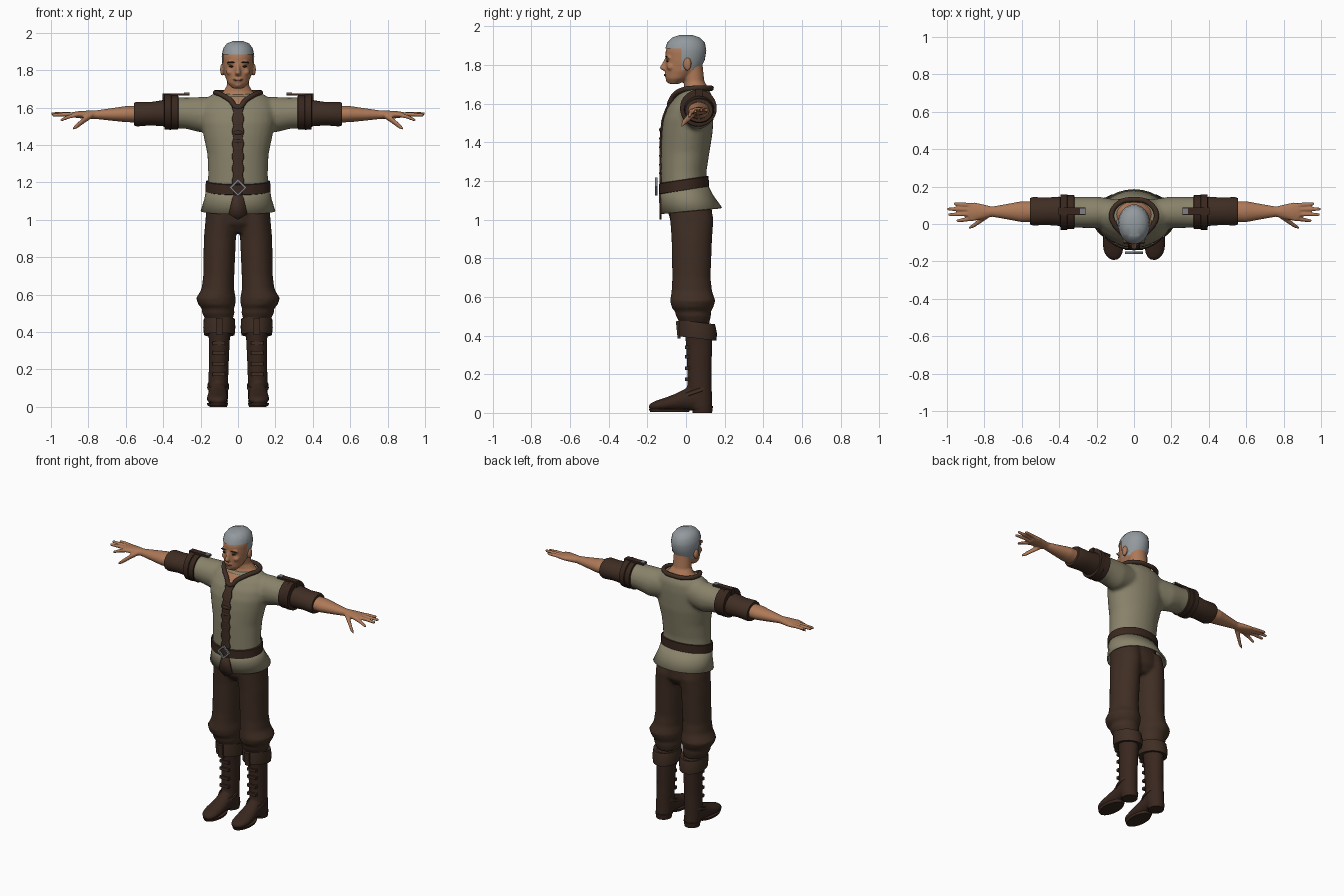
import bpy, bmesh
from math import sin, cos, pi, radians
from mathutils import Vector, Matrix

cube = bpy.data.objects.get("Cube")
if cube:
    bpy.data.objects.remove(cube)


def material(name, r, g, b):
    m = bpy.data.materials.new(name)
    m.use_nodes = True
    m.diffuse_color = (r, g, b, 1)
    m.node_tree.nodes["Principled BSDF"].inputs["Base Color"].default_value = (r, g, b, 1)
    return m


CLOTH = material("olive cloth", .25, .225, .145)
BROWN = material("brown trousers", .05, .027, .017)
LEATHER = material("dark leather", .04, .02, .013)
SKIN = material("skin", .42, .19, .095)
HAIR = material("grey hair", .29, .32, .34)
METAL = material("buckle metal", .2, .22, .24)
DARK = material("dark eyes", .03, .018, .013)
LIPS = material("lips", .27, .1, .06)


def loft(bm, sections, axis="Z", n=28, tilt=0, caps=True):
    """Skin ellipses (cx, cy, cz, ra, rb) strung along an axis."""
    rings = []
    for cx, cy, cz, ra, rb in sections:
        ring = []
        for i in range(n):
            a, b = ra * cos(2 * pi * i / n), rb * sin(2 * pi * i / n)
            off = {"Z": (a, b, tilt * b), "X": (0, a, b), "Y": (a, 0, b)}[axis]
            ring.append(bm.verts.new(Vector((cx, cy, cz)) + Vector(off)))
        rings.append(ring)
    for r, s in zip(rings, rings[1:]):
        for i in range(n):
            bm.faces.new((r[i], r[(i + 1) % n], s[(i + 1) % n], s[i]))
    if caps:
        bm.faces.new(rings[0][::-1])
        bm.faces.new(rings[-1])


def ball(bm, center, size):
    mat = Matrix.Translation(center) @ Matrix.Diagonal((*size, 1))
    bmesh.ops.create_uvsphere(bm, u_segments=16, v_segments=10, radius=1, matrix=mat)


def box(bm, center, size, rot=0):
    mat = Matrix.Translation(center) @ Matrix.Rotation(rot, 4, "X") @ Matrix.Diagonal((*size, 1))
    bmesh.ops.create_cube(bm, size=1, matrix=mat)


def finish(bm, name, mat, mirror=False, voxel=0, smooth=3, thick=0, angle=40):
    bmesh.ops.recalc_face_normals(bm, faces=bm.faces)
    mesh = bpy.data.meshes.new(name)
    bm.to_mesh(mesh)
    bm.free()
    mesh.materials.append(mat)
    ob = bpy.data.objects.new(name, mesh)
    bpy.context.collection.objects.link(ob)
    bpy.ops.object.select_all(action="DESELECT")
    ob.select_set(True)
    bpy.context.view_layer.objects.active = ob
    bpy.ops.object.shade_smooth_by_angle(angle=radians(angle))
    if mirror:
        m = ob.modifiers.new("Mirror", "MIRROR")
        m.use_mirror_merge = False
    if voxel:
        m = ob.modifiers.new("Fuse", "REMESH")
        m.mode, m.voxel_size, m.use_smooth_shade = "VOXEL", voxel, True
        m = ob.modifiers.new("Soften", "SMOOTH")
        m.factor, m.iterations = .5, smooth
    if thick:
        m = ob.modifiers.new("Thickness", "SOLIDIFY")
        m.thickness, m.offset = thick, 0
    return ob


def part(name, mat, sections, axis="Z", tilt=0, caps=True, **kw):
    bm = bmesh.new()
    loft(bm, sections, axis, tilt=tilt, caps=caps)
    return finish(bm, name, mat, **kw)


def upright(rows, cx=0):
    return [(cx, cy, z, rx, ry) for z, cy, rx, ry in rows]


# Tunic body with short sleeves, fused
bm = bmesh.new()
loft(bm, upright([(1.14, -.012, .163, .117), (1.25, -.012, .16, .118), (1.35, -.004, .164, .126),
                  (1.45, .006, .185, .132), (1.52, .012, .198, .13), (1.58, .024, .2, .12),
                  (1.63, .04, .185, .1), (1.672, .05, .14, .07)]))
for s in (1, -1):
    loft(bm, [(s * x, .062, z, ry, rz) for x, z, ry, rz in
              [(.1, 1.57, .07, .085), (.2, 1.562, .085, .095), (.28, 1.57, .083, .083), (.36, 1.575, .083, .085)]], "X")
tunic = finish(bm, "tunic", CLOTH, voxel=.011, smooth=6)

# Flared tunic skirt, open below
part("tunic_skirt", CLOTH, upright([(1.17, -.012, .164, .119), (1.11, .005, .175, .132),
     (1.045, .027, .195, .155)]), tilt=.1, caps=False, thick=.01)


def wrapped_strip(name, mat, half_width, z0, z1, lift, rows=40):
    """Plate laid on the chest; half_width is a function of 0..1 going up."""
    bm = bmesh.new()
    bmesh.ops.create_grid(bm, x_segments=6, y_segments=rows, size=1)
    for v in bm.verts:
        t = (v.co.y + 1) / 2
        v.co = (v.co.x * half_width(t), -.4, z0 + (z1 - z0) * t)
    ob = finish(bm, name, mat)
    m = ob.modifiers.new("Lay on", "SHRINKWRAP")
    m.target, m.wrap_method, m.wrap_mode = tunic, "PROJECT", "ABOVE_SURFACE"
    m.use_project_y, m.offset = True, lift
    m = ob.modifiers.new("Thickness", "SOLIDIFY")
    m.thickness, m.offset = .008, 0


wrapped_strip("placket", BROWN, lambda t: .028 + .004 * sin(t * 40), 1.19, 1.61, .005)
wrapped_strip("neck_opening", SKIN, lambda t: .004 + .06 * t, 1.605, 1.655, .003, 10)

# Lacing folds down the placket
bm = bmesh.new()
for i in range(8):
    z = 1.24 + i * .045
    ball(bm, (0, -.128 + max(0, z - 1.48) * .35, z), (.027, .011, .012))
finish(bm, "placket_folds", BROWN)

# Front flap under the belt
bm = bmesh.new()
corners = [(-.022, -.135, 1.15), (.022, -.135, 1.15), (.05, -.133, 1.03), (0, -.132, 1.0), (-.05, -.133, 1.03)]
bm.faces.new([bm.verts.new(c) for c in corners])
finish(bm, "front_flap", BROWN, thick=.009)

# Collar trim following the neckline
curve = bpy.data.curves.new("collar", "CURVE")
curve.dimensions, curve.bevel_depth, curve.resolution_u = "3D", .014, 6
half = [(.042, -.064, 1.64), (.095, -.015, 1.672), (.12, .05, 1.68), (.08, .112, 1.68)]
loop = [(0, -.085, 1.6)] + half + [(0, .13, 1.68)] + [(-x, y, z) for x, y, z in half[::-1]]
spline = curve.splines.new("BEZIER")
spline.bezier_points.add(len(loop) - 1)
spline.use_cyclic_u = True
for p, co in zip(spline.bezier_points, loop):
    p.co, p.handle_left_type, p.handle_right_type = co, "AUTO", "AUTO"
curve.materials.append(BROWN)
bpy.context.collection.objects.link(bpy.data.objects.new("collar", curve))

# Belt and diamond buckle
part("belt", LEATHER, upright([(1.15, -.011, .166, .122), (1.153, -.011, .174, .13),
     (1.205, -.011, .172, .128), (1.208, -.011, .164, .12)]), tilt=.15, caps=False)
bm = bmesh.new()
for k in range(4):
    ring = []
    for j in (k, k + 1):
        for r in (.032, .047):
            for y in (-.16, -.148):
                ring.append(bm.verts.new((r * cos(j * pi / 2), y, 1.172 + r * sin(j * pi / 2))))
    bmesh.ops.convex_hull(bm, input=ring)
finish(bm, "buckle", METAL)

# Head, nose, ears and neck fused
skull = [(1.703, -.062, .03, .026), (1.73, -.045, .055, .06), (1.77, -.02, .07, .087), (1.82, -.007, .079, .099),
         (1.87, -.003, .082, .103), (1.91, 0, .075, .093), (1.938, 0, .054, .066), (1.95, 0, .022, .028)]
bm = bmesh.new()
loft(bm, upright(skull))
loft(bm, upright([(1.655, .05, .11, .075), (1.685, .052, .08, .062), (1.715, .042, .06, .053), (1.8, .03, .058, .056)]))
loft(bm, upright([(1.835, -.098, .009, .012), (1.8, -.108, .011, .02), (1.785, -.113, .016, .026), (1.77, -.104, .014, .014)]))
for s in (1, -1):
    ball(bm, (s * .084, .008, 1.803), (.012, .02, .034))
    ball(bm, (s * .034, -.092, 1.838), (.028, .014, .009))
    ball(bm, (s * .042, -.078, 1.79), (.022, .022, .018))
ball(bm, (0, -.084, 1.722), (.024, .021, .016))
ball(bm, (0, -.1, 1.75), (.026, .012, .016))
finish(bm, "head", SKIN, voxel=.006, smooth=4)

# Cropped hair: a shell cut along the hairline
bm = bmesh.new()
loft(bm, upright([(z + .005, cy, rx + .005, ry + .005) for z, cy, rx, ry in skull[1:]]))
for co, no in (((0, 0, 1.885), (0, 0, 1)), ((0, 0, 1.775), (0, 0, 1)), ((0, -.022, 0), (0, 1, 0)), ((0, -.045, 1.885), (0, .95, .3))):
    bmesh.ops.bisect_plane(bm, geom=bm.verts[:] + bm.edges[:] + bm.faces[:], plane_co=co, plane_no=no)
bare = []
for f in bm.faces:
    c = f.calc_center_median()
    if c.z < 1.775 or (c.z < 1.885 and c.y < -.022):
        bare.append(f)
bmesh.ops.delete(bm, geom=bare, context="FACES")
finish(bm, "hair", HAIR)

# Eyes, brows and mouth
for name, mat, x, y, z, size in (("eyes", DARK, .034, -.096, 1.82, (.014, .006, .005)),
                                 ("eyebrows", DARK, .036, -.1, 1.842, (.023, .008, .004))):
    bm = bmesh.new()
    ball(bm, (x, y, z), size)
    finish(bm, name, mat, mirror=True)
bm = bmesh.new()
ball(bm, (0, -.108, 1.748), (.026, .007, .006))
finish(bm, "mouth", LIPS)

# Lower sleeves, sleeve bands and shoulder straps
part("lower_sleeve", BROWN, [(x, .068, z, ry, rz) for x, z, ry, rz in
     [(.34, 1.572, .07, .07), (.4, 1.57, .078, .07), (.47, 1.567, .073, .062), (.54, 1.565, .076, .066),
      (.556, 1.565, .07, .06)]], "X", mirror=True)
part("sleeve_band", LEATHER, [(x, .064, z, r, r) for x, z, r in
     [(.318, 1.574, .08), (.32, 1.574, .092), (.355, 1.574, .09), (.358, 1.576, .095), (.392, 1.578, .095), (.396, 1.578, .07)]],
     "X", mirror=True)
bm = bmesh.new()
box(bm, (.33, .068, 1.67), (.14, .038, .012))
box(bm, (.398, .068, 1.652), (.012, .038, .045))
finish(bm, "shoulder_strap", LEATHER, mirror=True)
bm = bmesh.new()
box(bm, (.275, .068, 1.674), (.03, .03, .012))
finish(bm, "strap_stud", METAL, mirror=True)

# Forearm, palm and fingers fused
bm = bmesh.new()
loft(bm, [(x, .066, z, ry, rz) for x, z, ry, rz in
          [(.52, 1.565, .054, .046), (.6, 1.565, .056, .043), (.68, 1.563, .041, .033), (.76, 1.562, .027, .023),
           (.8, 1.562, .037, .022), (.85, 1.562, .049, .019), (.885, 1.562, .046, .014)]], "X")
for y0, y1, tip, z1 in ((.028, .018, .95, 1.535), (.053, .05, .995, 1.56), (.078, .08, 1.0, 1.567), (.1, .108, .965, 1.567)):
    loft(bm, [(.86, y0, 1.562, .013, .012), ((.86 + tip) / 2, (y0 + y1) / 2, (1.566 + z1) / 2, .011, .011),
              (tip - .008, y1, z1, .009, .009), (tip, y1, z1, .005, .005)], "X", n=10)
loft(bm, [(.78, .05, 1.56, .02, .016), (.82, .02, 1.535, .016, .018), (.86, -.01, 1.503, .012, .015),
          (.882, -.02, 1.488, .007, .008)], "X", n=10)
finish(bm, "arm", SKIN, mirror=True, voxel=.006, smooth=2)

# Trousers, gathered below the knee
bm = bmesh.new()
loft(bm, upright([(1.16, -.005, .15, .1), (1.05, .02, .16, .115), (.98, .03, .155, .108), (.93, .035, .11, .07)]))
for s in (1, -1):
    loft(bm, [(s * cx, cy, z, rx, ry) for z, cx, cy, rx, ry in
              [(1.08, .085, .02, .082, .108), (1, .09, .03, .084, .112), (.9, .097, .03, .086, .105),
               (.7, .103, .028, .083, .099), (.63, .108, .03, .087, .105), (.58, .118, .035, .106, .117),
               (.545, .113, .033, .099, .108), (.525, .107, .036, .084, .092), (.505, .106, .038, .088, .092),
               (.46, .1, .045, .07, .075)]])
finish(bm, "trousers", BROWN, voxel=.01, smooth=3)

# Boots: shaft and foot fused, with turned cuff, heel, sole and straps
bm = bmesh.new()
loft(bm, [(cx, cy, z, rx, ry) for z, cx, cy, rx, ry in
          [(.46, .1, .062, .062, .072), (.35, .1, .068, .056, .068), (.22, .103, .069, .053, .063),
           (.12, .106, .07, .053, .064), (.04, .106, .078, .052, .058), (.012, .106, .082, .05, .053)]])
loft(bm, [(.107, .08, .075, .048, .062), (.107, .0, .07, .05, .058), (.109, -.05, .056, .054, .045),
          (.111, -.11, .044, .057, .034), (.11, -.155, .037, .05, .026), (.107, -.18, .033, .034, .019),
          (.106, -.192, .031, .015, .01)], "Y")
finish(bm, "boot", LEATHER, mirror=True, voxel=.009, smooth=3)
part("boot_cuff", BROWN, [(.1, cy, z, rx, ry) for z, cy, rx, ry in
     [(.46, .055, .06, .065), (.47, .056, .083, .094), (.425, .06, .086, .1), (.385, .06, .082, .098), (.39, .06, .055, .06)]],
     tilt=-.12, mirror=True)
bm = bmesh.new()
loft(bm, [(.106, .085, 0, .047, .05), (.106, .084, .035, .052, .056)])
loft(bm, [(.109, -.085, .004, .052, .1), (.11, -.085, .02, .057, .107)])
finish(bm, "boot_sole", LEATHER, mirror=True)
part("ankle_strap", BROWN, [(.106, .05, z, r, r + .022) for z, r in
     [(.1, .054), (.102, .059), (.12, .057), (.122, .052)]], tilt=.35, caps=False, mirror=True)
bm = bmesh.new()
box(bm, (.1, -.04, .43), (.035, .016, .09), .1)
for z in (.34, .29, .23, .175):
    box(bm, (.103, .005, z), (.066, .02, .018))
finish(bm, "boot_laces", BROWN, mirror=True)
